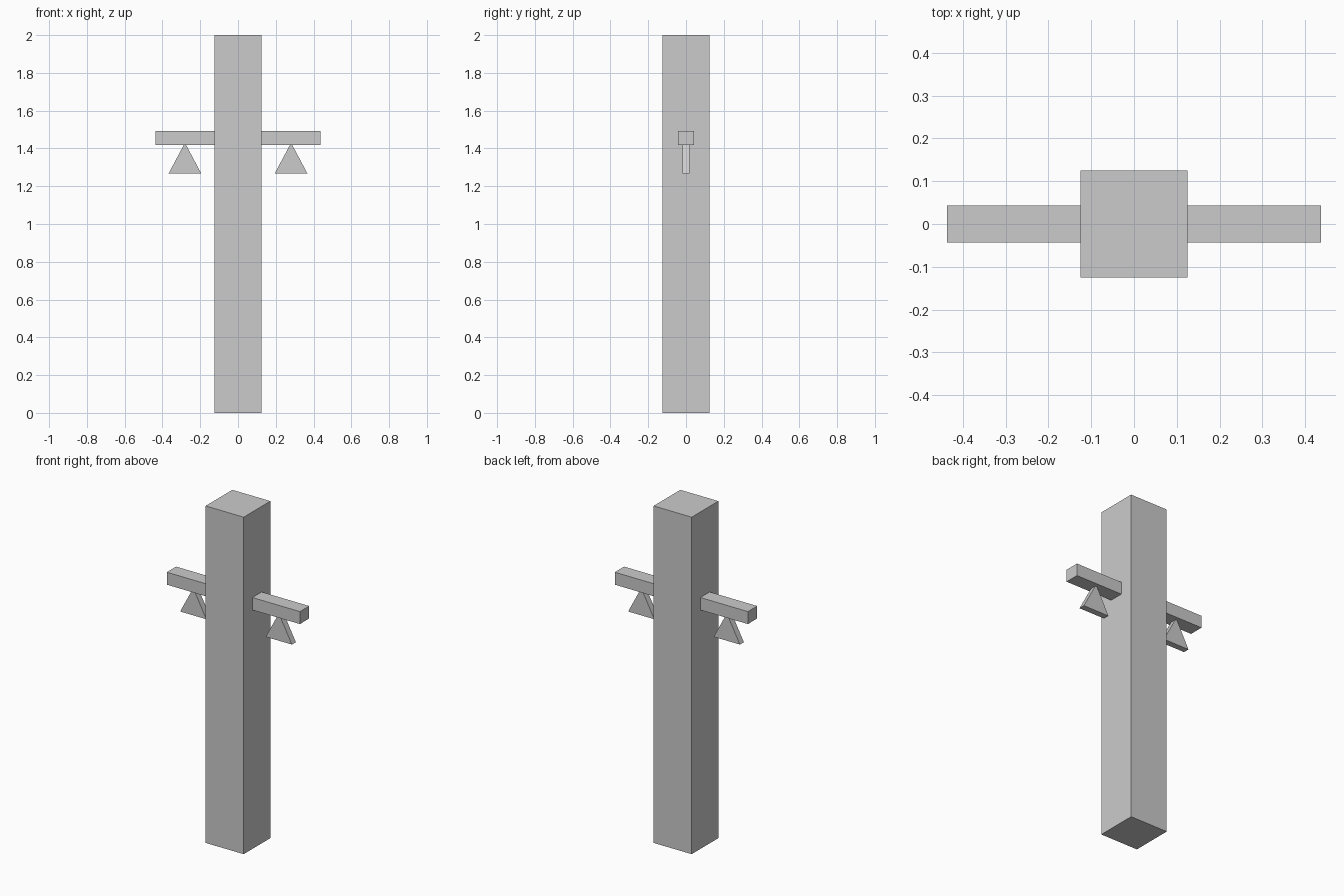
import bpy

if "Cube" in bpy.data.objects:
    bpy.data.objects.remove(bpy.data.objects["Cube"])


def add_prism(name, profile, half_depth):
    """Extrude an (x, z) outline symmetrically along y."""
    n = len(profile)
    verts = [(x, y, z) for y in (-half_depth, half_depth) for x, z in profile]
    faces = [tuple(range(n)), tuple(range(2 * n - 1, n - 1, -1))]
    faces += [(i, i + n, (i + 1) % n + n, (i + 1) % n) for i in range(n)]
    mesh = bpy.data.meshes.new(name)
    mesh.from_pydata(verts, [], faces)
    obj = bpy.data.objects.new(name, mesh)
    bpy.context.collection.objects.link(obj)
    return obj


def rect(x0, x1, z0, z1):
    return [(x0, z0), (x1, z0), (x1, z1), (x0, z1)]


# Square upright post
post = add_prism("post", rect(-0.125, 0.125, 0, 2), 0.125)

# Side arms and the triangular pieces hanging under them, mirrored across x
arm = add_prism("arms", rect(0.125, 0.437, 1.418, 1.492), 0.0435)
hanger = add_prism("triangle_hangers",
                   [(0.195, 1.268), (0.367, 1.268), (0.281, 1.43)], 0.0185)
for obj in (arm, hanger):
    mirror = obj.modifiers.new("Mirror", 'MIRROR')
    mirror.use_axis = (True, False, False)
    mirror.use_mirror_merge = False
